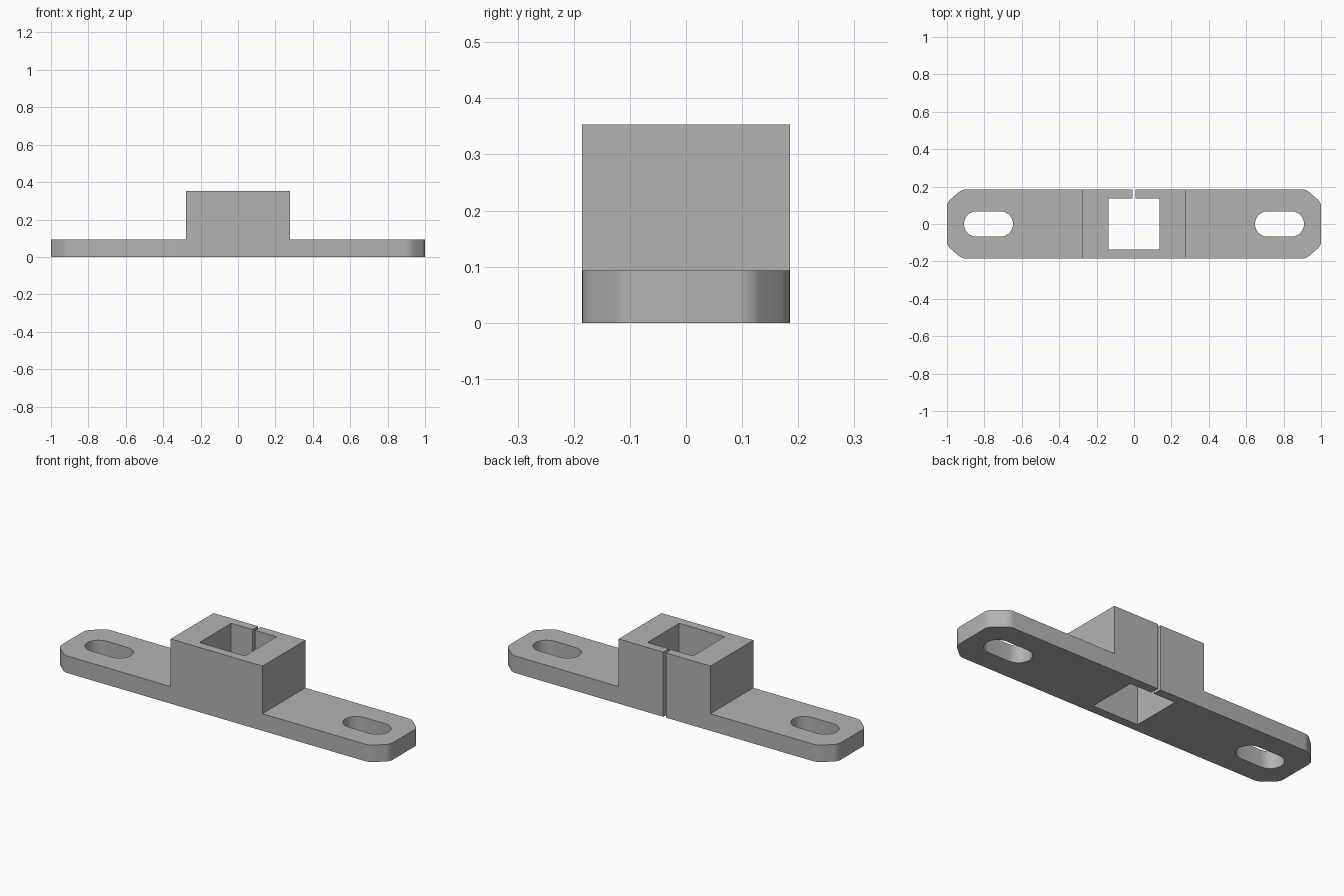
import bpy
import bmesh
import math

cube = bpy.data.objects.get("Cube")
if cube:
    bpy.data.objects.remove(cube, do_unlink=True)

HALF_DEPTH = 0.185
PLATE_TOP = 0.093
HUB_TOP = 0.353

grey = bpy.data.materials.new("plain grey")
grey.use_nodes = True
colour = (0.45, 0.45, 0.45, 1)
grey.diffuse_color = colour
grey.node_tree.nodes["Principled BSDF"].inputs["Base Color"].default_value = colour


def prism(name, outline, z0, z1, round_corners=0):
    """Extrude a plan outline upward, optionally rounding its corners."""
    bm = bmesh.new()
    face = bm.faces.new([bm.verts.new((x, y, z0)) for x, y in outline])
    if round_corners:
        bmesh.ops.bevel(bm, geom=bm.verts[:], offset=round_corners, segments=5,
                        profile=0.5, affect='VERTICES')
        face = bm.faces[:][0]
    top = bmesh.ops.extrude_face_region(bm, geom=[face])["geom"]
    moved = [v for v in top if isinstance(v, bmesh.types.BMVert)]
    bmesh.ops.translate(bm, verts=moved, vec=(0, 0, z1 - z0))
    bmesh.ops.recalc_face_normals(bm, faces=bm.faces[:])
    mesh = bpy.data.meshes.new(name)
    bm.to_mesh(mesh)
    bm.free()
    mesh.materials.append(grey)
    obj = bpy.data.objects.new(name, mesh)
    bpy.context.collection.objects.link(obj)
    return obj


def rectangle(x0, x1, y0, y1):
    return [(x0, y0), (x1, y0), (x1, y1), (x0, y1)]


def slot(cx, half_straight, radius, steps=16):
    """Plan outline of a slot with round ends."""
    points = []
    for side, start in ((1, -math.pi / 2), (-1, math.pi / 2)):
        for i in range(steps + 1):
            a = start + math.pi * i / steps
            points.append((cx + side * half_straight + radius * math.cos(a),
                           radius * math.sin(a)))
    return points


def combine(target, other, operation):
    mod = target.modifiers.new(operation.title(), 'BOOLEAN')
    mod.operation = operation
    mod.solver = 'EXACT'
    mod.object = other
    bpy.context.view_layer.objects.active = target
    bpy.ops.object.modifier_apply(modifier=mod.name)
    bpy.data.objects.remove(other, do_unlink=True)


# Base plate with softened chamfered corners
cx, cy = 0.92, 0.115
quarter = [(1, cy), (cx, HALF_DEPTH)]
plan = quarter + [(-x, y) for x, y in reversed(quarter)]
plan += [(-x, -y) for x, y in plan]
bracket = prism("mounting_bracket", plan, 0, PLATE_TOP, 0.022)

# Raised clamp block
block = prism("clamp_block", rectangle(-0.277, 0.277, -HALF_DEPTH, HALF_DEPTH), 0, HUB_TOP)
combine(bracket, block, 'UNION')

# Square socket, rear slit and the two mounting slots
combine(bracket, prism("socket_cutter", rectangle(-0.137, 0.137, -0.137, 0.137), -0.1, 0.5),
        'DIFFERENCE')
combine(bracket, prism("slit_cutter", rectangle(-0.008, 0.008, 0.1, 0.3), -0.1, 0.5),
        'DIFFERENCE')
for side in (-1, 1):
    combine(bracket, prism("slot_cutter", slot(side * 0.778, 0.063, 0.068), -0.1, 0.5),
            'DIFFERENCE')

# Smooth the curved walls, keep real edges sharp
bpy.ops.object.select_all(action='DESELECT')
bracket.select_set(True)
bpy.context.view_layer.objects.active = bracket
bpy.ops.object.shade_smooth_by_angle(angle=math.radians(30))
